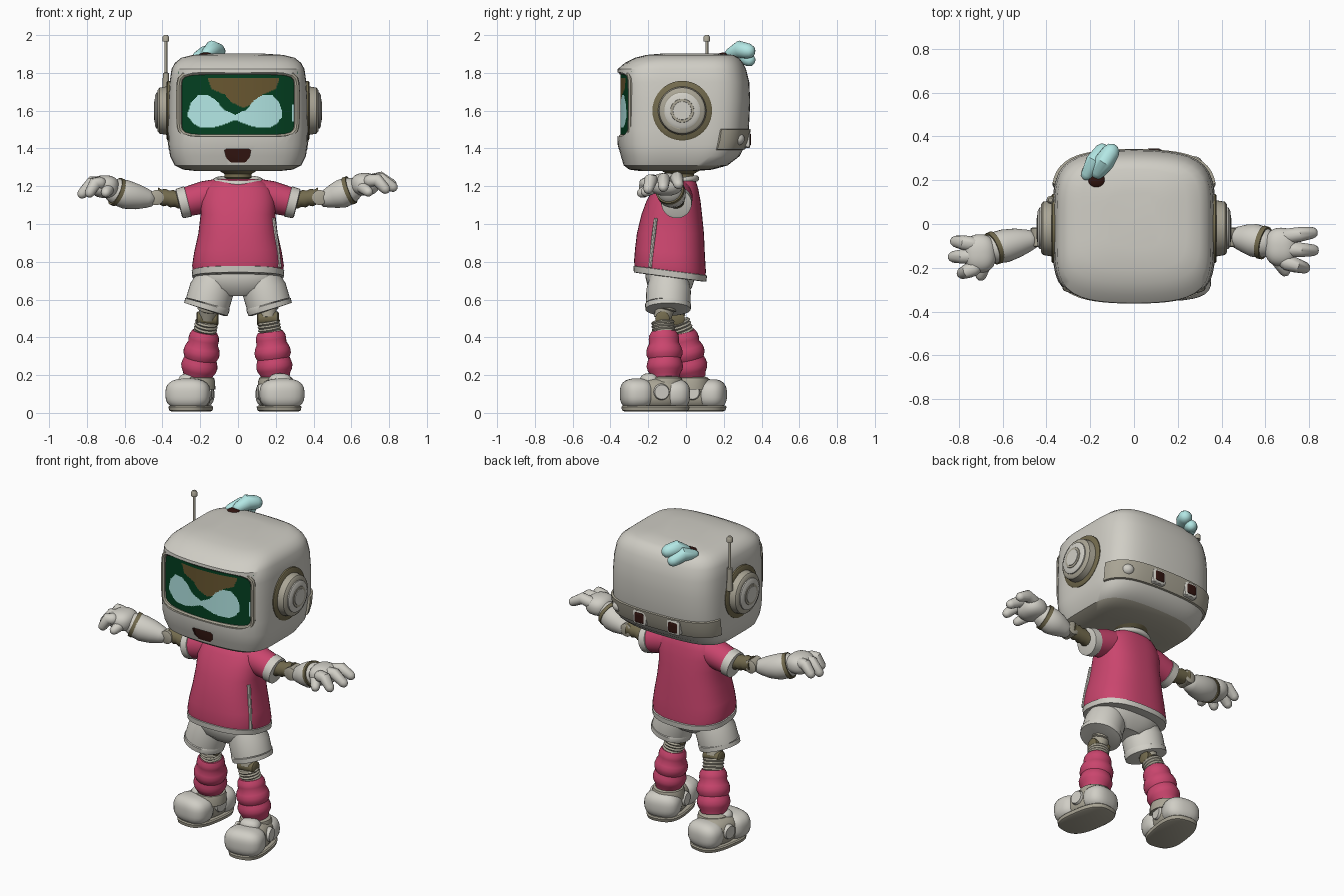
import bpy, bmesh, math
from mathutils import Vector, Matrix, Quaternion

if "Cube" in bpy.data.objects:
    bpy.data.objects.remove(bpy.data.objects["Cube"])

def material(name, *rgb):
    m = bpy.data.materials.new(name)
    m.use_nodes = True
    m.diffuse_color = (*rgb, 1)
    m.node_tree.nodes["Principled BSDF"].inputs["Base Color"].default_value = (*rgb, 1)
    return m

GREY = material("pale grey", .63, .615, .56)
WORN = material("worn grey", .40, .375, .30)
OLIVE = material("olive metal", .17, .145, .075)
PINK = material("pink cloth", .59, .06, .155)
CYAN = material("pale cyan", .45, .80, .78)
GREEN = material("dark green", .001, .05, .015)
BROWN = material("brown glow", .14, .095, .03)
MAROON = material("dark maroon", .03, .007, .005)

def finish(name, bm, mats, recalc=True, xf=None, angle=40):
    if recalc:
        bmesh.ops.recalc_face_normals(bm, faces=bm.faces[:])
    me = bpy.data.meshes.new(name)
    if xf:
        bm.transform(xf)
    bm.to_mesh(me)
    bm.free()
    for m in mats:
        me.materials.append(m)
    me.shade_smooth()
    me.set_sharp_from_angle(angle=math.radians(angle))
    ob = bpy.data.objects.new(name, me)
    bpy.context.scene.collection.objects.link(ob)
    return ob

def skin(name, rings, mat, xf=None, shape=None):
    """Closed surface through a list of equal rings of points."""
    bm = bmesh.new()
    vs = [[bm.verts.new(shape(p) if shape else p) for p in r] for r in rings]
    n = len(vs[0])
    for a, b in zip(vs, vs[1:]):
        for i in range(n):
            bm.faces.new((a[i], a[(i + 1) % n], b[(i + 1) % n], b[i]))
    bm.faces.new(vs[0])
    bm.faces.new(vs[-1])
    return finish(name, bm, [mat], xf=xf)

def unit(a, n):
    """Point on a unit superellipse in the direction a."""
    c, s = math.cos(a), math.sin(a)
    k = (abs(c) ** n + abs(s) ** n) ** (-1 / n)
    return c * k, s * k

def oval_point(row, a, n, grow=0, bow=0):
    z, hx, yf, yb = row
    u, v = unit(a, n)
    return Vector((u * (hx + grow), (yf + yb) / 2 + v * (1 - bow * u * u) * ((yb - yf) / 2 + grow), z))

def oval(row, n, sides=48, grow=0, bow=0):
    return [oval_point(row, math.tau * i / sides, n, grow, bow) for i in range(sides)]

def tube(name, pts, radii, mat, sides=20, cap=False, xf=None):
    pts = [Vector(p) for p in pts]
    radii = list(radii)
    if cap:
        a, b = (pts[0] - pts[1]).normalized(), (pts[-1] - pts[-2]).normalized()
        r, q = radii[0], radii[-1]
        pts = [pts[0] + a * r * .9, pts[0] + a * r * .6] + pts + [pts[-1] + b * q * .6, pts[-1] + b * q * .9]
        radii = [r * .3, r * .75] + radii + [q * .75, q * .3]
    rings, rot, last = [], Quaternion(), Vector((0, 0, 1))
    for i, p in enumerate(pts):
        t = (pts[min(i + 1, len(pts) - 1)] - pts[max(i - 1, 0)]).normalized()
        rot = last.rotation_difference(t) @ rot
        last = t
        rings.append([p + rot @ Vector((*unit(math.tau * k / sides, 2), 0)) * radii[i] for k in range(sides)])
    return skin(name, rings, mat, xf)

def blob(name, loc, size, mat, n=2, xf=None):
    bm = bmesh.new()
    bmesh.ops.create_uvsphere(bm, u_segments=28, v_segments=18, radius=1)
    for v in bm.verts:
        k = sum(abs(c) ** n for c in v.co) ** (-1 / n)
        v.co = Vector(c * k * s for c, s in zip(v.co, size)) + Vector(loc)
    return finish(name, bm, [mat], xf=xf)

def interp(t, table):
    for a, b in zip(table, table[1:]):
        if t <= b[0]:
            f = (t - a[0]) / (b[0] - a[0])
            return [p + (q - p) * f for p, q in zip(a, b)]
    return table[-1]

# Head shell: height, half width, front, back
HEAD = [(1.28, .22, -.24, .05), (1.288, .29, -.30, .14), (1.31, .335, -.33, .22), (1.36, .36, -.346, .285),
        (1.42, .368, -.362, .315), (1.5, .371, -.366, .333), (1.65, .368, -.366, .34), (1.75, .362, -.368, .335),
        (1.82, .352, -.362, .318), (1.852, .335, -.325, .302), (1.88, .30, -.27, .28), (1.895, .24, -.21, .25),
        (1.903, .12, -.12, .15)]
BOW = .11
head = skin("head_shell", [oval(r, 5, 72, bow=BOW) for r in HEAD], GREY)

# Screen opening and mouth are cut into the shell
SCREEN_Z = 1.632
rim = [unit(math.tau * i / 64, 8) for i in range(64)]
def prism(name, outline, y0, y1, mat):
    return skin(name, [[Vector((x, y, z)) for x, z in outline] for y in (y0, y1)], mat)
mouth = [(-.072, 1.39), (-.06, 1.398), (.055, 1.398), (.068, 1.39), (.06, 1.35), (.035, 1.322), (-.035, 1.322), (-.062, 1.35)]
cutters = [prism("screen_cutter", [(x * .312, SCREEN_Z + z * .17) for x, z in rim], -.5, -.255, WORN),
           prism("mouth_cutter", mouth, -.5, -.335, MAROON)]
for c in cutters:
    c.hide_render = True
    mod = head.modifiers.new("cut", "BOOLEAN")
    mod.object, mod.solver, mod.material_mode = c, "EXACT", "TRANSFER"
graph = bpy.context.evaluated_depsgraph_get()
shell = bpy.data.meshes.new_from_object(head.evaluated_get(graph))
head.modifiers.clear()
head.data = shell
shell.materials.append(WORN)
for p in shell.polygons:
    if p.center.z < 1.3:
        p.material_index = len(shell.materials) - 1
shell.shade_smooth()
shell.set_sharp_from_angle(angle=math.radians(35))
for c in cutters:
    bpy.data.objects.remove(c)
tube("screen_frame", [(x * .312, -.342 + .5 * (x * .312) ** 2, SCREEN_Z + z * .172) for x, z in rim + rim[:2]],
     [.015] * 66, WORN, 8)

# Curved screen, with the eyes, brow glow and edge glint coloured by outline
EYE_TOP = [(0, 1.578), (.06, 1.605), (.1, 1.655), (.14, 1.68), (.2, 1.68), (.235, 1.64), (.25, 1.59)]
EYE_LOW = [(0, 1.55), (.05, 1.53), (.1, 1.515), (.18, 1.51), (.22, 1.53), (.25, 1.57)]
BROW_LOW = [(0, 1.615), (.06, 1.64), (.1, 1.685), (.17, 1.715), (.19, 1.77)]
def screen_colour(x, z):
    e, b = abs(x + .015), abs(x - .03)
    if e < .25 and interp(e, EYE_LOW)[1] < z < interp(e, EYE_TOP)[1]:
        return 1
    if x > .288 and 1.54 < z < 1.63:
        return 1
    return 2 if b < .19 and interp(b, BROW_LOW)[1] < z < 1.772 else 0
bm = bmesh.new()
NX, NZ = 130, 70
grid = [[bm.verts.new((x, -.348 + .6 * x * x, SCREEN_Z + (j / NZ - .5) * .35)) for j in range(NZ + 1)]
        for x in [(i / NX - .5) * .63 for i in range(NX + 1)]]
for i in range(NX):
    for j in range(NZ):
        f = bm.faces.new((grid[i][j], grid[i + 1][j], grid[i + 1][j + 1], grid[i][j + 1]))
        c = f.calc_center_median()
        f.material_index = screen_colour(c.x, c.z)
finish("screen", bm, [GREEN, CYAN, BROWN], recalc=False)

# Rear panel following the shell, with two ports
PANEL = [(1.39, -.01), (1.395, .01), (1.44, .012), (1.5, .01), (1.505, -.01)]
skin("rear_panel", [[oval_point(interp(z, HEAD), math.radians(33 + 114 * k / 32), 5, g, BOW) for z, g in PANEL]
                    for k in range(33)], WORN)
for x in (-.145, .09):
    blob("port_frame", (x, .318, 1.447), (.045, .022, .045), GREY, 8)
    blob("port_hole", (x, .327, 1.447), (.032, .018, .032), MAROON, 8)
blob("rear_button", (.275, .27, 1.45), (.04, .04, .035), GREY)

# Ears: stepped round caps
for s in (-1, 1):
    steps = [(.33, .158), (.372, .158), (.378, .15), (.378, .128), (.415, .122), (.425, .11), (.425, .1)]
    tube("ear_base", [(s * x, -.02, 1.6) for x, _ in steps[:4]], [r for _, r in steps[:4]], OLIVE, 40)
    tube("ear_ring", [(s * x, -.02, 1.6) for x, _ in steps[3:]], [r for _, r in steps[3:]], WORN, 40)
    tube("ear_cap", [(s * x, -.02, 1.6) for x in (.4, .432, .44)], [.095, .095, .08], GREY, 40)
    tube("ear_groove", [(s * x, -.02, 1.6) for x in (.43, .443)], [.066, .062], WORN, 32)
    tube("ear_button", [(s * x, -.02, 1.6) for x in (.43, .446)], [.052, .048], GREY, 32)

# Antenna and hair tuft
tube("antenna", [(-.382, .11, z) for z in (1.66, 1.8, 1.801, 1.965, 1.966, 1.99, 2)],
     [.018, .016, .008, .008, .018, .018, .01], WORN, 12)
tube("tuft_upper", [(-.165, .235, 1.9), (-.135, .285, 1.925), (-.105, .33, 1.915)], [.032, .046, .04], CYAN, cap=True)
tube("tuft_lower", [(-.215, .225, 1.885), (-.18, .285, 1.9), (-.145, .335, 1.868)], [.028, .042, .035], CYAN, cap=True)
blob("tuft_root", (-.17, .2, 1.883), (.045, .04, .025), MAROON)

# Neck
tube("neck", [(0, -.03, z) for z in (1.17, 1.215, 1.22, 1.24, 1.245, 1.265, 1.27, 1.3)],
     [.075, .075, .062, .062, .072, .072, .08, .13], OLIVE, 28)

# Shirt with hem, collar and side trim
def hang(p):
    drop = max(0, min(1, (.95 - p.z) / .15))
    return p - Vector((0, 0, .13 * (p.y + .085) * drop))
SHIRT = [(.745, .238, -.272, .104), (.78, .243, -.275, .105), (.85, .232, -.27, .1), (.95, .21, -.26, .095),
         (1.05, .198, -.236, .085), (1.12, .2, -.21, .077), (1.18, .185, -.178, .066), (1.215, .155, -.155, .056),
         (1.238, .115, -.125, .045)]
skin("shirt", [oval(r, 2.5) for r in SHIRT], PINK, shape=hang)
skin("shirt_hem", [oval((z, *SHIRT[0][1:]), 2.5, grow=g) for z, g in ((.718, -.012), (.72, .004), (.752, .007), (.757, -.01))],
     GREY, shape=hang)
ring = [unit(math.tau * i / 32, 2) for i in range(34)]
tube("collar", [(x * .118, -.045 + y * .098, 1.227 + y * .014) for x, y in ring], [.017] * 34, GREY, 10)
tube("side_trim", [(.221, -.19, .77), (.212, -.18, .86), (.199, -.17, .95), (.188, -.16, 1.03)], [.01] * 4, GREY, 8)

# Arms: left and right poses differ slightly
ARMS = {1: dict(fore=[(.47, -.062, 1.135), (.51, -.067, 1.148), (.55, -.075, 1.16), (.59, -.085, 1.178)],
                palm=(.672, -.105, 1.21),
                tips=[(.815, -.04, 1.21), (.82, -.12, 1.195), (.78, -.2, 1.185)], thumb=(.69, -.215, 1.17)),
        -1: dict(fore=[(-.48, -.075, 1.135), (-.53, -.085, 1.143), (-.59, -.1, 1.155), (-.64, -.11, 1.17)],
                 palm=(-.705, -.135, 1.198),
                 tips=[(-.815, -.08, 1.175), (-.825, -.15, 1.16), (-.785, -.225, 1.165)], thumb=(-.7, -.235, 1.165))}
for s, arm in ARMS.items():
    tube("sleeve", [(s * .1, -.05, 1.155), (s * .18, -.05, 1.142), (s * .27, -.05, 1.118)], [.085, .085, .078], PINK, 28)
    tube("sleeve_cuff", [(s * x, -.05, z) for x, z in ((.262, 1.12), (.266, 1.119), (.31, 1.108), (.314, 1.107))],
         [.07, .083, .08, .066], GREY, 28)
    tube("upper_arm", [(s * (.29 + .02 * i), -.053, 1.125 + .003 * i) for i in range(8)], [.04, .047] * 4, OLIVE)
    tube("elbow_joint", [(s * .432, y, 1.14) for y in (-.105, -.1, -.02, -.015)], [.03, .04, .04, .03], WORN, 24)
    tube("forearm", arm["fore"], [.05, .066, .076, .072], GREY, 28, cap=True)
    wrist, palm = Vector(arm["fore"][-1]), Vector(arm["palm"])
    along = (palm - wrist).normalized()
    tube("wrist_band", [wrist - along * .011, wrist + along * .011], [.077, .076], OLIVE, 28)
    blob("palm", palm, (.075, .088, .06), GREY, 2.4)
    for tip in arm["tips"]:
        tip = Vector(tip)
        root = Vector((palm.x + s * .025, palm.y + (tip.y - palm.y) * .75, palm.z + .018))
        knuckle = (root + tip) / 2 + Vector((0, 0, .025))
        tube("finger", [root, knuckle, tip], [.035, .034, .027], GREY, 14, cap=True)
    tube("thumb", [palm + Vector((-s * .02, -.05, -.01)), arm["thumb"]], [.034, .026], GREY, 14, cap=True)

# Shorts
skin("shorts_waist", [oval(r, 2.5) for r in ((.62, .1, -.16, -.01), (.66, .19, -.2, .03), (.72, .215, -.215, .05),
                                             (.78, .2, -.21, .05))], GREY)

# Legs: hip, knee, sock top, sock bottom, shoe centre for each side
LEGS = {1: [(.15, -.1, .6), (.158, -.125, .5), (.17, -.118, .43), (.2, -.11, .185), (.218, -.165, 0)],
        -1: [(-.15, -.085, .6), (-.162, -.045, .5), (-.175, -.02, .43), (-.215, .03, .185), (-.25, .03, 0)]}
for s, (hip, knee, top, low, foot) in LEGS.items():
    tube("shorts_leg", [(s * .115, -.09, .72), (s * .14, -.092, .65), (s * .162, -.095, .575)], [.1, .118, .118], GREY, 32)
    tube("shorts_cuff", [(s * x, -.095, z) for x, z in ((.161, .58), (.162, .575), (.17, .548), (.171, .545))],
         [.115, .122, .12, .1], GREY, 32)
    hip, knee, top, low = map(Vector, (hip, knee, top, low))
    tube("thigh", [hip, hip.lerp(knee, .5), hip.lerp(knee, .55), knee], [.06, .06, .05, .045], WORN)
    tube("knee_joint", [knee + Vector((x, 0, 0)) for x in (-.058, -.052, .052, .058)], [.028, .038, .038, .028], OLIVE, 24)
    tube("shin_ribs", [knee.lerp(top, .2 + .12 * i) for i in range(9)], [.056, .063] * 4 + [.056], WORN)
    bumps = [.066, .078, .081, .079, .09, .096, .096, .086, .093, .097, .092, .08, .074]
    tube("sock", [top.lerp(low, i / 12) for i in range(13)], bumps, PINK, 28)

    # Shoe, built around its own centre with the toe toward -y
    xf = Matrix.Translation(foot) @ Matrix.Rotation(s * math.radians(9), 4, "Z")
    sole = [(.008, .098, -.16, .165), (.013, .108, -.173, .178), (.032, .112, -.176, .184), (.038, .105, -.17, .178)]
    skin("sole", [oval(r, 2.8) for r in sole], WORN, xf)
    blob("toe_cap", (0, -.097, .1), (.118, .086, .082), GREY, 2.8, xf)
    blob("shoe_upper", (0, .02, .1), (.102, .13, .088), WORN, 2.6, xf)
    blob("heel_cap", (0, .108, .098), (.108, .078, .08), GREY, 2.6, xf)
    blob("tongue", (0, -.03, .165), (.062, .05, .045), GREY, 2.4, xf)
    for x in (-1, 1):
        tube("shoe_disc", [(x * .09, .02, .11), (x * .113, .02, .11)], [.045, .038], GREY, 24, xf=xf)
    tube("shoe_collar", [low + Vector((0, 0, z)) for z in (-.06, -.02, 0, .008)], [.095, .094, .088, .07], WORN, 28)
